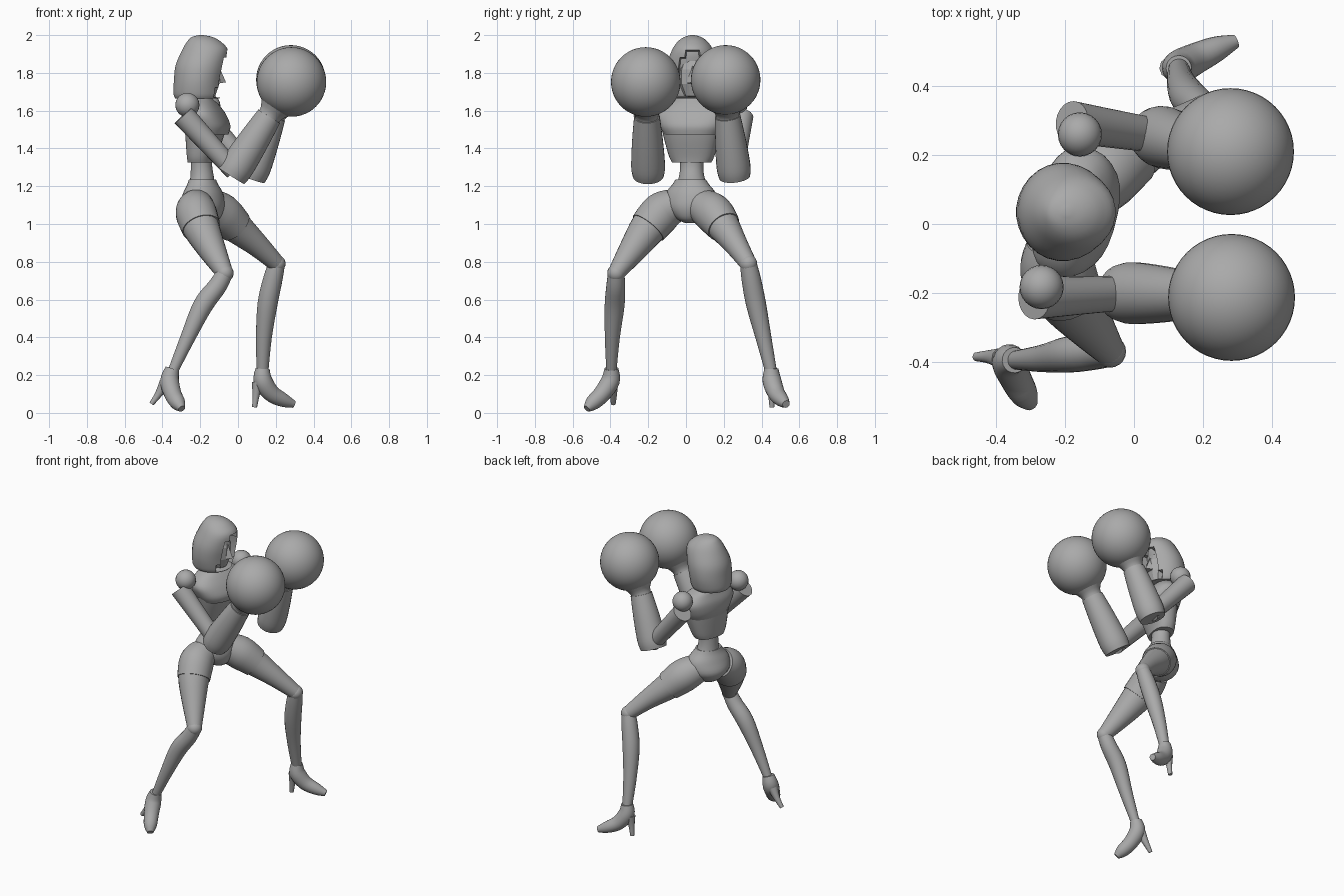
import bpy, bmesh, math
from mathutils import Vector, Matrix

cube = bpy.data.objects.get("Cube")
if cube:
    bpy.data.objects.remove(cube)

GREY = bpy.data.materials.new("matte_grey")
GREY.use_nodes = True
GREY.diffuse_color = (0.4, 0.4, 0.4, 1)
GREY.node_tree.nodes["Principled BSDF"].inputs["Base Color"].default_value = (0.4, 0.4, 0.4, 1)


def finish(name, bm, angle=40):
    bmesh.ops.recalc_face_normals(bm, faces=bm.faces)
    mesh = bpy.data.meshes.new(name)
    bm.to_mesh(mesh)
    bm.free()
    ob = bpy.data.objects.new(name, mesh)
    bpy.context.collection.objects.link(ob)
    mesh.materials.append(GREY)
    bpy.ops.object.select_all(action='DESELECT')
    ob.select_set(True)
    bpy.context.view_layer.objects.active = ob
    bpy.ops.object.shade_smooth_by_angle(angle=math.radians(angle))
    return ob


def smooth_rows(rows, steps=4):
    """Catmull-Rom interpolation of tuples of equal length."""
    pts = [Vector(r) for r in rows]
    out = []
    for i in range(len(pts) - 1):
        a, b, c, d = pts[max(i - 1, 0)], pts[i], pts[i + 1], pts[min(i + 2, len(pts) - 1)]
        for s in range(steps):
            t = s / steps
            out.append(b + (c - a) * (t / 2) + (2 * a - 5 * b + 4 * c - d) * (t * t / 2)
                       + (3 * b - a - 3 * c + d) * (t ** 3 / 2))
    return out + [pts[-1]]


def skin(bm, rings):
    vs = [[bm.verts.new(p) for p in ring] for ring in rings]
    n = len(vs[0])
    for a, b in zip(vs, vs[1:]):
        for i in range(n):
            bm.faces.new((a[i], a[(i + 1) % n], b[(i + 1) % n], b[i]))
    bm.faces.new(vs[0])
    bm.faces.new(vs[-1])


def limb(name, rows, sides=20):
    """Round limb through rows of (x, y, z, radius)."""
    rows = smooth_rows([Vector(r) for r in rows])
    pts = [r.to_3d() for r in rows]
    rings = []
    ref = Vector((0.3, 1, 0.2))
    for i, p in enumerate(pts):
        t = (pts[min(i + 1, len(pts) - 1)] - pts[max(i - 1, 0)]).normalized()
        u = (ref - t * ref.dot(t)).normalized()
        v = t.cross(u)
        ref = u
        rings.append([p + rows[i][3] * (u * math.cos(k) + v * math.sin(k))
                      for k in (math.tau * j / sides for j in range(sides))])
    bm = bmesh.new()
    skin(bm, rings)
    return finish(name, bm)


def stack(bm, rows, yaw, y, sides=28, power=1.0):
    """Horizontal oval rings through rows of (z, x, depth, width)."""
    turn = Matrix.Rotation(math.radians(yaw), 3, 'Z')
    rings = []
    for z, x, d, w in smooth_rows(rows):
        ring = []
        for j in range(sides):
            k = math.tau * (j + 0.5) / sides
            c, s = math.cos(k), math.sin(k)
            off = Vector((d * math.copysign(abs(c) ** power, c), w * math.copysign(abs(s) ** power, s), 0))
            ring.append(turn @ off + Vector((x, y, z)))
        rings.append(ring)
    skin(bm, rings)


def body(name, rows, yaw, y, power=1.0):
    bm = bmesh.new()
    stack(bm, rows, yaw, y, power=power)
    return finish(name, bm)


def ball(name, centre, size, seg=32, angle=40):
    bm = bmesh.new()
    bmesh.ops.create_uvsphere(bm, u_segments=seg, v_segments=seg // 2, radius=1)
    size = size if isinstance(size, tuple) else (size,) * 3
    bm.transform(Matrix.Translation(centre) @ Matrix.Diagonal((*size, 1)))
    return finish(name, bm, angle)


# Hood with a recessed face opening
bm = bmesh.new()
stack(bm, [(1.665, -.215, .118, .118), (1.69, -.215, .127, .13), (1.76, -.21, .13, .142),
           (1.84, -.197, .134, .138), (1.92, -.175, .122, .11), (1.965, -.18, .09, .08),
           (1.99, -.19, .055, .045), (2, -.195, .01, .01)], 0, .035)
bm.normal_update()
opening = []
for f in bm.faces:
    c = f.calc_center_median()
    if 1.67 < c.z < 1.925 and c.x > -.2 and abs(c.y - .035) < .085 * min(1, (1.97 - c.z) * 7) and f.normal.x > .2:
        opening.append(f)
bmesh.ops.inset_region(bm, faces=opening, thickness=.008)
bmesh.ops.translate(bm, verts=list({v for f in opening for v in f.verts}), vec=(-.055, 0, 0))
finish("hood", bm)

# Faceted face, nose and brow inside the hood
ball("face_mask", (-.155, .035, 1.78), (.062, .075, .125), 10, 15)
bm = bmesh.new()
bmesh.ops.create_cone(bm, cap_ends=True, segments=4, radius1=.03, radius2=.006, depth=.09)
bm.transform(Matrix.Translation((-.1, .035, 1.79)) @ Matrix.Rotation(-.15, 4, 'Y'))
finish("nose_ridge", bm, 15)
limb("neck", [(-.2, .03, 1.58, .06), (-.2, .035, 1.64, .052), (-.205, .035, 1.72, .055)])

# Torso
TWIST = -14
body("chest_plate", [(1.475, -.165, .108, .15), (1.52, -.167, .118, .175), (1.58, -.18, .105, .19),
                     (1.63, -.19, .08, .15), (1.665, -.2, .06, .085), (1.69, -.203, .05, .055)],
     TWIST, .035, .8)
body("ribcage", [(1.325, -.195, .066, .105), (1.36, -.192, .073, .122), (1.44, -.18, .09, .145),
                 (1.5, -.172, .1, .16)], TWIST, .03, .85)
body("waist", [(1.2, -.19, .068, .085), (1.25, -.19, .062, .068), (1.31, -.193, .056, .062),
               (1.38, -.19, .058, .07)], TWIST, .03)
body("pelvis", [(1.005, -.17, .035, .03), (1.03, -.18, .085, .075), (1.09, -.19, .115, .135),
                (1.16, -.185, .1, .138), (1.21, -.187, .078, .1), (1.235, -.188, .07, .083)], -23, .025)

# Legs: hip cup, thigh, knee, calf
LEGS = {
    "right": ([(-.22, -.06, 1.1, .085), (-.222, -.13, 1.06, .103), (-.195, -.2, .98, .097),
               (-.135, -.285, .86, .073), (-.07, -.37, .74, .045)],
              [(-.07, -.37, .74, .044), (-.11, -.372, .67, .05), (-.185, -.378, .57, .053),
               (-.265, -.39, .4, .04), (-.345, -.395, .22, .027)]),
    "left": ([(-.15, .08, 1.1, .085), (-.085, .145, 1.055, .1), (-.01, .2, .985, .086),
              (.1, .265, .89, .063), (.205, .33, .79, .045)],
             [(.205, .33, .79, .044), (.185, .345, .71, .051), (.157, .37, .58, .053),
              (.137, .41, .4, .042), (.13, .45, .22, .031)]),
}
for side, (thigh, calf) in LEGS.items():
    limb(side + "_thigh", thigh, 24)
    limb(side + "_calf", calf)
    ball(side + "_knee", calf[0][:3], .047, 20)
    # Leg opening band of the pelvis
    limb(side + "_hip_cup", [(*p[:3], p[3] + .006) for p in thigh[:3]], 24)

# High-heeled shoes
SHOES = {
    "right": ([(-.347, -.395, .235, .037), (-.362, -.4, .17, .05), (-.345, -.445, .1, .046),
               (-.318, -.495, .052, .04), (-.298, -.525, .022, .02)],
              [(-.385, -.39, .16, .032), (-.42, -.385, .1, .02), (-.458, -.385, .048, .013)]),
    "left": ([(.13, .452, .235, .037), (.132, .455, .17, .05), (.175, .478, .105, .046),
              (.24, .508, .068, .037), (.295, .53, .046, .02)],
             [(.105, .453, .16, .032), (.096, .453, .1, .02), (.088, .455, .03, .013)]),
}
for side, (shoe, heel) in SHOES.items():
    limb(side + "_shoe", shoe)
    limb(side + "_heel", heel, 10)

# Arms: shoulder, upper arm, sleeve-like forearm, wrist and round glove
ARMS = {
    "right": ((-.268, -.183, 1.63), (-.29, -.215, 1.575), (-.02, -.2, 1.28), (.165, -.207, 1.57), (.283, -.213, 1.752)),
    "left": ((-.157, .26, 1.625), (-.18, .295, 1.57), (.075, .255, 1.275), (.185, .22, 1.57), (.28, .21, 1.763)),
}
for side, (shoulder, top, elbow, wrist, glove) in ARMS.items():
    t, e, w, g = map(Vector, (top, elbow, wrist, glove))
    ball(side + "_shoulder", shoulder, .064, 24)
    limb(side + "_upper_arm", [(*t, .062), (*t.lerp(e, .45), .056), (*e, .05)])
    start = e + (e - w).normalized() * .03
    limb(side + "_forearm", [(*start, .082), (*e.lerp(w, .1), .09), (*e.lerp(w, .55), .082), (*w, .068)], 24)
    limb(side + "_wrist", [(*w.lerp(g, -.1), .062), (*w.lerp(g, .1), .066), (*w.lerp(g, .35), .1)], 24)
    ball(side + "_glove", glove, .184, 48)
